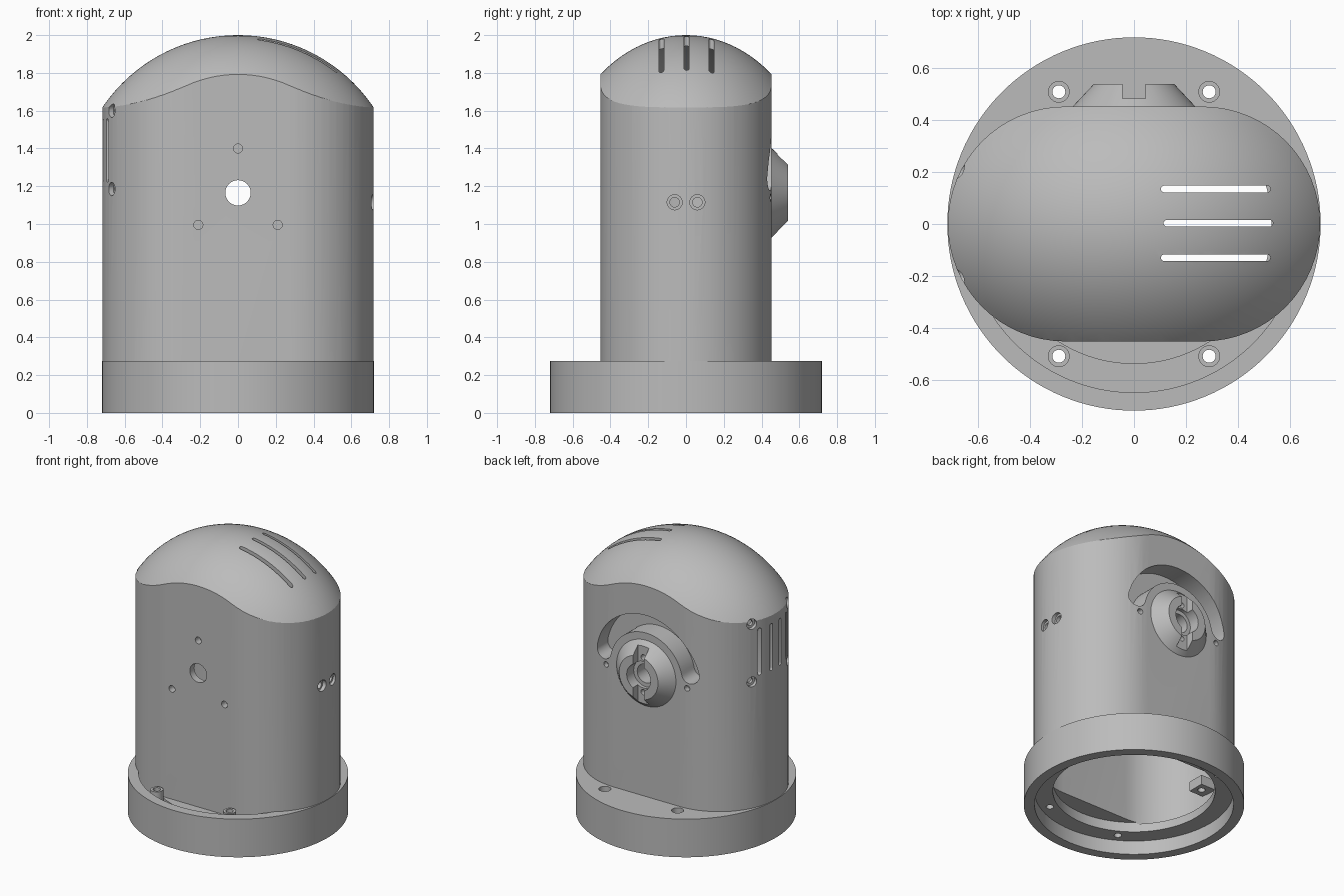
import bpy, bmesh, math
from mathutils import Vector, Matrix

cube = bpy.data.objects.get("Cube")
if cube:
    bpy.data.objects.remove(cube, do_unlink=True)

grey = bpy.data.materials.new("plain_grey")
grey.use_nodes = True
grey.diffuse_color = (0.5, 0.5, 0.5, 1)
grey.node_tree.nodes["Principled BSDF"].inputs["Base Color"].default_value = (0.5, 0.5, 0.5, 1)


def finish(name, bm):
    bmesh.ops.remove_doubles(bm, verts=bm.verts, dist=1e-5)
    bmesh.ops.recalc_face_normals(bm, faces=bm.faces)
    mesh = bpy.data.meshes.new(name)
    bm.to_mesh(mesh)
    bm.free()
    mesh.materials.append(grey)
    obj = bpy.data.objects.new(name, mesh)
    bpy.context.collection.objects.link(obj)
    return obj


def rod(name, start, end, r1, r2=None, seg=32):
    """Cylinder or cone between two points."""
    a, b = Vector(start), Vector(end)
    d = b - a
    m = Matrix.Translation((a + b) / 2) @ d.to_track_quat('Z', 'Y').to_matrix().to_4x4()
    bm = bmesh.new()
    bmesh.ops.create_cone(bm, cap_ends=True, segments=seg, radius1=r1,
                          radius2=r1 if r2 is None else r2, depth=d.length, matrix=m)
    return finish(name, bm)


def box(name, centre, size):
    bm = bmesh.new()
    bmesh.ops.create_cube(bm, size=1, matrix=Matrix.Translation(centre) @ Matrix.Diagonal((*size, 1)))
    return finish(name, bm)


def prism(name, outline, axis, lo, hi):
    """Outline extruded along one axis."""
    place = {'x': lambda u, v, w: (w, u, v),
             'y': lambda u, v, w: (u, w, v),
             'z': lambda u, v, w: (u, v, w)}[axis]
    bm = bmesh.new()
    rings = [[bm.verts.new(place(u, v, w)) for u, v in outline] for w in (lo, hi)]
    n = len(outline)
    for ring in rings:
        bm.faces.new(ring)
    for i in range(n):
        j = (i + 1) % n
        bm.faces.new((rings[0][i], rings[0][j], rings[1][j], rings[1][i]))
    return finish(name, bm)


def arc(cx, cy, r, a0, a1, n):
    return [(cx + r * math.cos(math.radians(a0 + (a1 - a0) * i / n)),
             cy + r * math.sin(math.radians(a0 + (a1 - a0) * i / n))) for i in range(n + 1)]


def capsule(cx, cy, half, r, n=8):
    """Rounded slot outline, long in its first direction."""
    return arc(cx + half, cy, r, -90, 90, n) + arc(cx - half, cy, r, 90, 270, n)


def dome(name, inset):
    """Ellipsoid cap standing on a straight skirt."""
    a, b, zc = 0.865 - inset, 0.697 - inset, 1.135
    profile = [(1, 0.0)] + [(math.cos(t), zc + a * math.sin(t))
                            for t in (math.pi / 2 * i / 28 for i in range(29))]
    n = 96
    bm = bmesh.new()
    rings = [[bm.verts.new((a * r * math.cos(2 * math.pi * k / n),
                            b * r * math.sin(2 * math.pi * k / n), z)) for k in range(n)]
             for r, z in profile[:-1]]
    top = bm.verts.new((0, 0, zc + a))
    bm.faces.new(rings[0])
    for k in range(n):
        j = (k + 1) % n
        for low, high in zip(rings, rings[1:]):
            bm.faces.new((low[k], low[j], high[j], high[k]))
        bm.faces.new((rings[-1][k], rings[-1][j], top))
    return finish(name, bm)


def combine(obj, tool, op='DIFFERENCE'):
    mod = obj.modifiers.new(op.lower(), 'BOOLEAN')
    mod.object, mod.operation, mod.solver = tool, op, 'EXACT'
    bpy.context.view_layer.objects.active = obj
    bpy.ops.object.modifier_apply(modifier=mod.name)
    bpy.data.objects.remove(tool, do_unlink=True)


def column(name, inset, bottom):
    """Straight-sided column with round ends, closed by the dome."""
    obj = prism(name, capsule(0, 0, 0.265, 0.453 - inset, 32), 'z', bottom, 2.2)
    combine(obj, dome("dome_tool", inset), 'INTERSECT')
    return obj


HUB = 1.165  # height of the rear hub

# Round base with an open trough at the front
housing = rod("housing", (0, 0, 0), (0, 0, 0.275), 0.72, seg=128)
combine(housing, rod("under_cut", (0, 0, -0.1), (0, 0, 0.1), 0.65, seg=96))
trough = prism("trough_cut", arc(0, 0, 0.65, 190, 350, 64), 'z', 0.14, 0.4)
combine(trough, rod("step", (0, 0, 0.05), (0, 0, 0.2), 0.54, seg=96))
combine(housing, trough)

# Screw posts in the trough
for x in (-0.29, 0.29):
    combine(housing, rod("post", (x, -0.51, 0.12), (x, -0.51, 0.272), 0.042), 'UNION')

# Hollow domed body
combine(housing, column("body", 0, 0.12), 'UNION')
combine(housing, column("cavity", 0.05, 0.16))
combine(housing, rod("floor_opening", (0, 0, -0.1), (0, 0, 0.17), 0.53, seg=96))

# Base screw holes, counterbored at the back
for x in (-0.29, 0.29):
    for y in (-0.51, 0.51):
        combine(housing, rod("screw_hole", (x, y, 0.03), (x, y, 0.4), 0.025))
    combine(housing, rod("counterbore", (x, 0.51, 0.21), (x, 0.51, 0.4), 0.04))

# Rear hub with curved pocket around its upper half
combine(housing, rod("pocket_housing", (0, 0.28, HUB), (0, 0.41, HUB), 0.45, seg=64), 'UNION')
combine(housing, rod("hub", (0, 0.44, HUB), (0, 0.54, HUB), 0.249, 0.155, 64), 'UNION')
mid, half = 0.352, 0.063
ends = [(mid * math.cos(math.radians(a)), HUB + mid * math.sin(math.radians(a))) for a in (12, 168)]
outline = (arc(0, HUB, mid + half, 12, 168, 40) + arc(*ends[1], half, 168, 348, 10)[1:-1]
           + arc(0, HUB, mid - half, 168, 12, 40) + arc(*ends[0], half, -168, 12, 10)[1:-1])
combine(housing, prism("curved_pocket", outline, 'y', 0.31, 0.6))
combine(housing, rod("hub_bore", (0, 0.46, HUB), (0, 0.6, HUB), 0.095, seg=48))
combine(housing, box("hub_notch", (0, 0.545, HUB), (0.09, 0.12, 0.5)))
combine(housing, rod("through_hole", (0, -0.6, HUB), (0, 0.6, HUB), 0.067, seg=48))
for s in (-1, 1):
    combine(housing, rod("notch_hole", (0, 0.44, HUB + s * 0.125), (0, 0.6, HUB + s * 0.125), 0.02, seg=16))
    combine(housing, rod("rear_hole", (s * 0.323, 0.41, 1.14), (s * 0.323, 0.6, 1.14), 0.02, seg=16))

# Three small front holes
for x, z in ((0, 1.4), (-0.21, 0.995), (0.21, 0.995)):
    combine(housing, rod("front_hole", (x, -0.6, z), (x, -0.35, z), 0.024, seg=20))

# Pair of countersunk side holes
for y in (-0.06, 0.06):
    combine(housing, rod("side_hole", (0.6, y, 1.115), (0.8, y, 1.115), 0.025, seg=24))
    combine(housing, rod("side_countersink", (0.69, y, 1.115), (0.8, y, 1.115), 0.04, seg=24))

# Side vent: upright slots and four corner holes
for y in (-0.15, -0.05, 0.05, 0.15):
    slot = [(y - v, 1.39 + u) for u, v in capsule(0, 0, 0.155, 0.014)]
    combine(housing, prism("vent_slot", slot, 'x', -0.8, -0.55))
centre = Vector((-0.265, 0, 0))
for s in (-1, 1):
    out = Vector((-0.405, s * 0.205, 0)).normalized()
    for z in (1.185, 1.6):
        p = centre + Vector((0, 0, z))
        combine(housing, rod("corner_hole", p + out * 0.36, p + out * 0.6, 0.02, seg=20))
        combine(housing, rod("corner_countersink", p + out * 0.425, p + out * 0.6, 0.036, seg=24))

# Slots through the dome
for x, y in ((0.315, -0.13), (0.325, 0.003), (0.315, 0.135)):
    combine(housing, prism("dome_slot", capsule(x, y, 0.198, 0.013), 'z', 1.5, 2.2))

# Small bracket inside
bracket = box("inner_bracket", (-0.61, -0.03, 0.38), (0.12, 0.12, 0.07))
combine(bracket, rod("bracket_hole", (-0.6, -0.03, 0.2), (-0.6, -0.03, 0.6), 0.025, seg=16))

for obj in (housing, bracket):
    bpy.ops.object.select_all(action='DESELECT')
    obj.select_set(True)
    bpy.context.view_layer.objects.active = obj
    bpy.ops.object.shade_smooth_by_angle(angle=math.radians(25))
